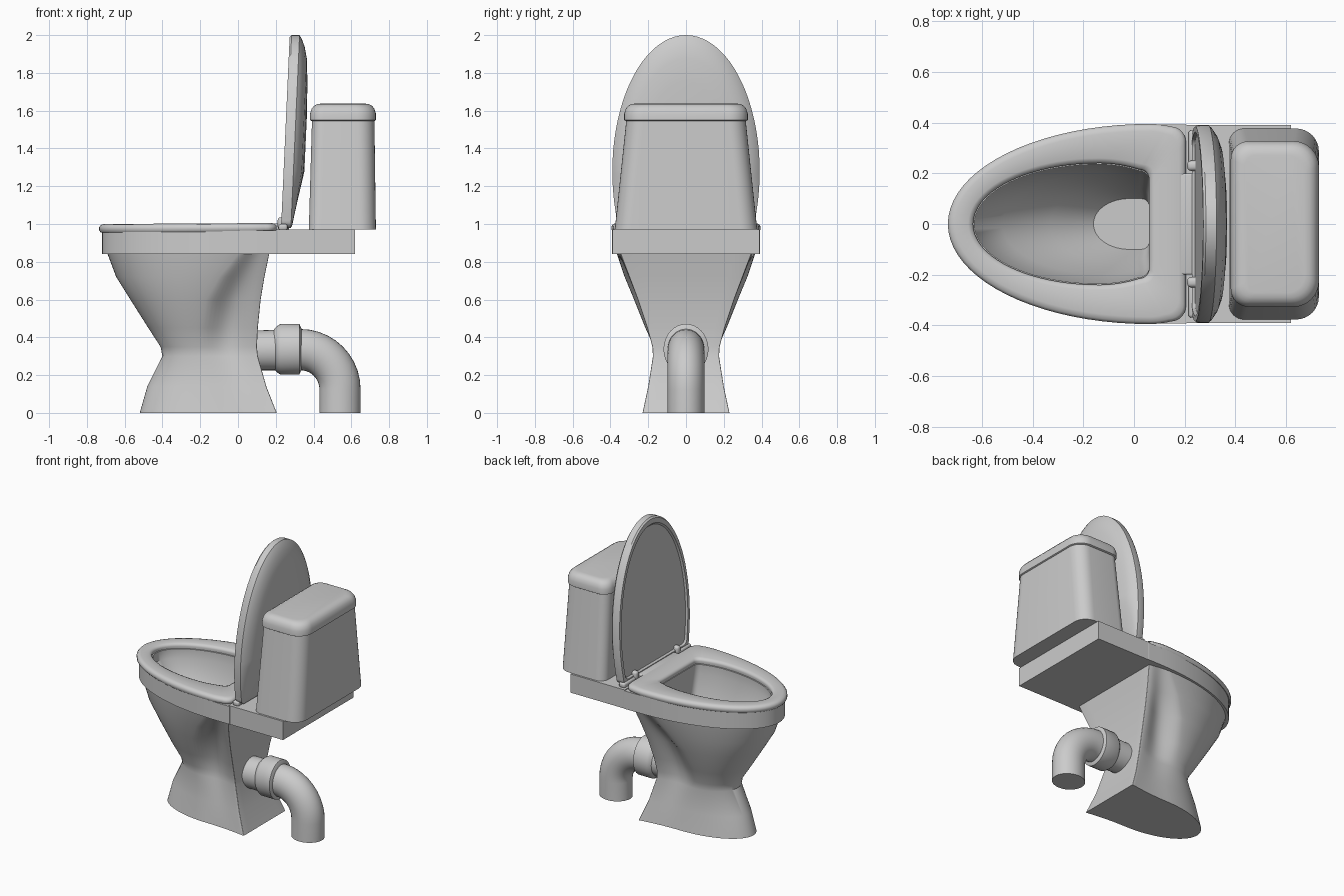
import bpy, bmesh
from math import sin, cos, pi, radians

if "Cube" in bpy.data.objects:
    bpy.data.objects.remove(bpy.data.objects["Cube"], do_unlink=True)

COLOR = (0.6, 0.6, 0.6, 1)
ceramic = bpy.data.materials.new("grey ceramic")
ceramic.use_nodes = True
ceramic.diffuse_color = COLOR
ceramic.node_tree.nodes["Principled BSDF"].inputs["Base Color"].default_value = COLOR


def finish(name, bm, angle=35):
    bmesh.ops.recalc_face_normals(bm, faces=bm.faces)
    mesh = bpy.data.meshes.new(name)
    bm.to_mesh(mesh)
    bm.free()
    mesh.materials.append(ceramic)
    obj = bpy.data.objects.new(name, mesh)
    bpy.context.collection.objects.link(obj)
    bpy.ops.object.select_all(action="DESELECT")
    obj.select_set(True)
    bpy.context.view_layer.objects.active = obj
    bpy.ops.object.shade_smooth_by_angle(angle=radians(angle))
    return obj


def loft(name, rings, closed=False, angle=35):
    """Skin rings of equal length; cap both ends unless closed into a loop."""
    bm = bmesh.new()
    rows = [[bm.verts.new(p) for p in ring] for ring in rings]
    pairs = list(zip(rows, rows[1:]))
    if closed:
        pairs.append((rows[-1], rows[0]))
    else:
        bm.faces.new(rows[0])
        bm.faces.new(rows[-1])
    for a, b in pairs:
        for i in range(len(a)):
            j = (i + 1) % len(a)
            bm.faces.new((a[i], a[j], b[j], b[i]))
    return finish(name, bm, angle)


def box(name, x0, x1, y0, y1, z0, z1, bevel=0):
    bm = bmesh.new()
    bmesh.ops.create_cube(bm, size=1)
    for v in bm.verts:
        v.co = ((x0 + x1) / 2 + v.co.x * (x1 - x0),
                (y0 + y1) / 2 + v.co.y * (y1 - y0),
                (z0 + z1) / 2 + v.co.z * (z1 - z0))
    if bevel:
        bmesh.ops.bevel(bm, geom=bm.edges[:], offset=bevel, segments=3,
                        profile=0.5, affect="EDGES")
    return finish(name, bm)


def egg(x0, xc, w, x1, wb, r=0.004, dent=0):
    """Egg outline: elliptic nose at x0, widest at xc, flat back at x1."""
    half = []
    for i in range(21):
        a = i / 20 * pi / 2
        half.append((xc - (xc - x0) * cos(a), w * sin(a)))
    for i in range(1, 15):
        t = i / 14
        y = (w + (wb - w) * t * t) * (1 - dent * sin(pi * t) ** 2)
        half.append((xc + (x1 - r - xc) * t, y))
    for i in range(1, 7):
        a = i / 6 * pi / 2
        half.append((x1 - r + r * sin(a), wb - r + r * cos(a)))
    for i in range(1, 5):
        half.append((x1, (wb - r) * (1 - i / 4)))
    return half + [(x, -y) for x, y in half[-2:0:-1]]


def rounded(x0, x1, w, r_front, r_back):
    """Rounded rectangle, symmetric in y."""
    pts = []
    for cx, cy, r, start in ((x1 - r_back, w - r_back, r_back, 0),
                             (x0 + r_front, w - r_front, r_front, 1),
                             (x0 + r_front, r_front - w, r_front, 2),
                             (x1 - r_back, r_back - w, r_back, 3)):
        for i in range(9):
            a = (start + i / 8) * pi / 2
            pts.append((cx + r * cos(a), cy + r * sin(a)))
    return pts


def at(z, outline):
    return [(x, y, z) for x, y in outline]


# Pedestal, rim and basin as one continuous skin
loft("bowl", [
    at(0, egg(-.52, -.1, .205, .205, .23)),
    at(.14, egg(-.48, -.12, .185, .15, .2)),
    at(.30, egg(-.4, -.18, .165, .105, .175, dent=.08)),
    at(.35, egg(-.41, -.2, .17, .1, .178, dent=.14)),
    at(.45, egg(-.475, -.2, .215, .105, .205, dent=.22)),
    at(.60, egg(-.57, -.17, .275, .12, .255, dent=.2)),
    at(.72, egg(-.645, -.1, .325, .14, .3, dent=.1)),
    at(.84, egg(-.69, 0, .365, .165, .345)),
    at(.84, egg(-.72, .1, .392, .21, .392)),
    at(.965, egg(-.72, .1, .392, .21, .392)),
    at(.965, egg(-.63, -.14, .235, .06, .21, .04)),
    at(.90, egg(-.63, -.14, .235, .065, .21, .04)),
    at(.75, egg(-.52, -.12, .2, .065, .18, .04)),
    at(.60, egg(-.33, -.08, .15, .06, .14, .04)),
    at(.48, egg(-.16, -.02, .1, .06, .1, .03)),
])
box("rear_shelf", .2, .62, -.39, .39, .84, .97)

# Seat ring with rounded edges
outer, hole = (-.735, .06, .395), (-.635, -.14, .24)


def seat_ring(z, base, back, wb, r, grow):
    x0, xc, w = base
    return at(z, egg(x0 - grow, xc, w + grow, back + grow, wb + grow, r))


seat = [
    seat_ring(.96, outer, .205, .385, .06, -.008),
    seat_ring(.97, outer, .205, .385, .06, 0),
    seat_ring(.988, outer, .205, .385, .06, 0),
    seat_ring(1.0, outer, .205, .385, .06, -.01),
    seat_ring(1.004, outer, .205, .385, .06, -.028),
    seat_ring(1.004, hole, .06, .215, .04, .02),
    seat_ring(.997, hole, .06, .215, .04, .005),
    seat_ring(.985, hole, .06, .215, .04, 0),
    seat_ring(.96, hole, .06, .215, .04, .005),
]
# the seat climbs slightly toward the hinges
loft("seat", [[(x, y, z + .006 * x) for x, y, z in r] for r in seat], closed=True, angle=50)
box("seat_tongue", .15, .27, -.2, .2, .965, 1.003, .008)
for side, s in (("left", 1), ("right", -1)):
    y0, y1 = sorted((s * .23, s * .37))
    box(side + "_hinge", .215, .262, y0, y1, .965, 1.0, .012)
    y0, y1 = sorted((s * .21, s * .25))
    box(side + "_hinge_knuckle", .21, .27, y0, y1, .97, 1.035, .015)

# Raised lid: egg outline standing up, domed at the back, recessed in front
LID = egg(-1.02, -.3, .39, 0, .365, .04)


def lid_ring(scale, depth, bulge=0):
    ring = []
    for x, y in LID:
        h = .4 + (-x - .4) * scale
        d = depth + bulge * min(1, h / .3)
        ring.append((.228 + .045 * h + d, y * scale, .98 + h))
    return ring


loft("lid", [
    lid_ring(.91, .012), lid_ring(.93, 0), lid_ring(.985, 0), lid_ring(1, .01),
    lid_ring(1, .052), lid_ring(.97, .058, .006), lid_ring(.9, .06, .022),
    lid_ring(.8, .06, .036), lid_ring(.6, .06, .045), lid_ring(.3, .06, .05),
    lid_ring(.05, .06, .05),
])

# Tank with its cover
loft("tank", [
    at(.97, rounded(.375, .73, .377, .06, .09)),
    at(1.56, rounded(.392, .722, .315, .06, .09)),
])
cover = [(1.545, .008), (1.55, 0), (1.585, 0), (1.61, .008), (1.625, .02),
         (1.634, .036), (1.637, .055)]
loft("tank_cover", [at(z, rounded(.382 + d, .73 - d, .327 - d, .07 - d / 2, .1 - d / 2))
                    for z, d in cover], angle=50)


# Waste pipe: short stub, collar, elbow and drop
def pipe_ring(x, z, turn, ry, rz):
    ring = []
    for i in range(32):
        a = i / 32 * 2 * pi
        ring.append((x + rz * sin(a) * sin(turn), ry * cos(a), z + rz * sin(a) * cos(turn)))
    return ring


BEND = .21
elbow = [pipe_ring(.33 + BEND * sin(a), .335 - BEND * (1 - cos(a)), a, .098, .109)
         for a in (i / 10 * pi / 2 for i in range(11))]
loft("waste_pipe", [pipe_ring(.06, .33, 0, .1, .105)] + elbow
     + [pipe_ring(.54, 0, pi / 2, .098, .109)])
loft("pipe_collar", [pipe_ring(x, .337, 0, r - .015, r) for x, r in (
    (.19, .105), (.21, .125), (.225, .134), (.325, .134), (.335, .112))])
